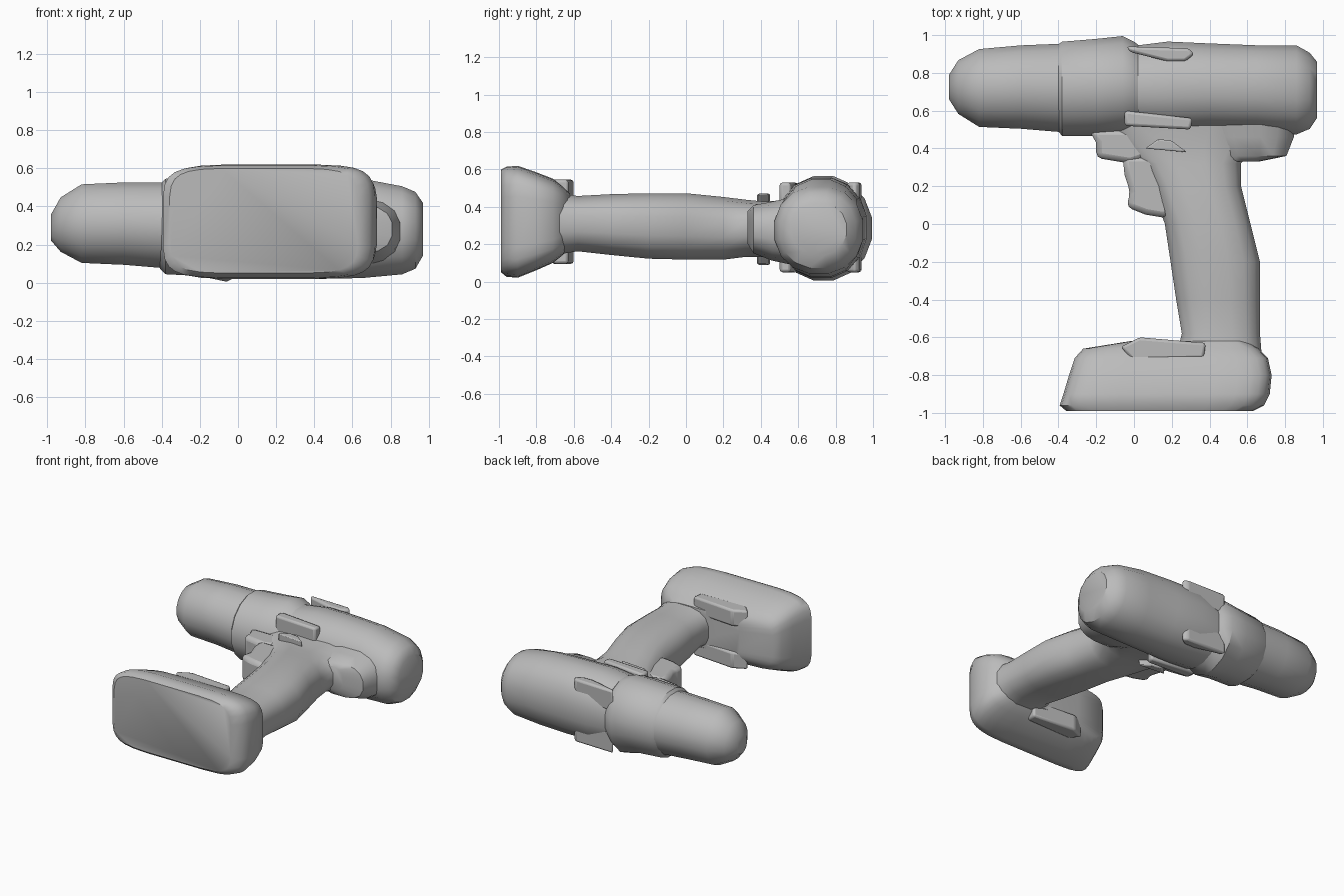
import bpy
import bmesh
import math

cube = bpy.data.objects.get("Cube")
if cube:
    bpy.data.objects.remove(cube, do_unlink=True)

grey = bpy.data.materials.new("plain_grey")
grey.use_nodes = True
colour = (0.5, 0.5, 0.5, 1)
grey.diffuse_color = colour
grey.node_tree.nodes["Principled BSDF"].inputs["Base Color"].default_value = colour


def finish(bm, name, angle=35, bevel=0):
    """Turn a bmesh into a shaded object, with optional softened edges."""
    bmesh.ops.recalc_face_normals(bm, faces=bm.faces)
    mesh = bpy.data.meshes.new(name)
    bm.to_mesh(mesh)
    bm.free()
    mesh.materials.append(grey)
    obj = bpy.data.objects.new(name, mesh)
    bpy.context.collection.objects.link(obj)
    if bevel:
        modifier = obj.modifiers.new("soft_edges", "BEVEL")
        modifier.width = bevel
        modifier.segments = 2
    bpy.ops.object.select_all(action="DESELECT")
    bpy.context.view_layer.objects.active = obj
    obj.select_set(True)
    bpy.ops.object.shade_smooth_by_angle(angle=math.radians(angle))
    return obj


def loft(name, axis, sections, sides=16, power=2.0, angle=35):
    """Skin rounded sections: position, side min, side max, z min, z max."""
    bm = bmesh.new()
    rings = []
    for pos, low, high, bottom, top in sections:
        ring = []
        for i in range(sides):
            turn = math.tau * (i + 0.5) / sides
            c, s = math.cos(turn), math.sin(turn)
            u = math.copysign(abs(c) ** (2 / power), c)
            v = math.copysign(abs(s) ** (2 / power), s)
            side = (low + high + u * (high - low)) / 2
            z = (bottom + top + v * (top - bottom)) / 2
            co = (pos, side, z) if axis == "x" else (side, pos, z)
            ring.append(bm.verts.new(co))
        rings.append(ring)
    for a, b in zip(rings, rings[1:]):
        for i in range(sides):
            j = (i + 1) % sides
            bm.faces.new((a[i], a[j], b[j], b[i]))
    bm.faces.new(rings[0])
    bm.faces.new(rings[-1])
    return finish(bm, name, angle)


def prism(name, outline, bottom, top, bevel=0.015):
    """Extrude an outline drawn in plan through a range of heights."""
    bm = bmesh.new()
    base = bm.faces.new([bm.verts.new((x, y, bottom)) for x, y in outline])
    made = bmesh.ops.extrude_face_region(bm, geom=[base])
    verts = [v for v in made["geom"] if isinstance(v, bmesh.types.BMVert)]
    bmesh.ops.translate(bm, verts=verts, vec=(0, 0, top - bottom))
    return finish(bm, name, 30, bevel)


# Chuck with a blunt tapered nose
loft("chuck", "x", [
    (-0.98, 0.66, 0.79, 0.22, 0.36),
    (-0.93, 0.58, 0.87, 0.16, 0.45),
    (-0.82, 0.51, 0.93, 0.1, 0.52),
    (-0.6, 0.5, 0.95, 0.09, 0.53),
    (-0.36, 0.48, 0.96, 0.07, 0.53),
])

# Gear collar, slightly fatter than the chuck
loft("gear_collar", "x", [
    (-0.41, 0.5, 0.95, 0.07, 0.52),
    (-0.38, 0.46, 0.97, 0.04, 0.55),
    (-0.2, 0.46, 0.985, 0.03, 0.56),
    (-0.06, 0.47, 1.0, 0.0, 0.57),
    (0.0, 0.49, 0.97, 0.03, 0.55),
    (0.04, 0.5, 0.94, 0.04, 0.53),
])

# Motor housing with a rounded back cap
loft("motor_housing", "x", [
    (0.02, 0.49, 0.95, 0.03, 0.54),
    (0.18, 0.48, 0.97, 0.02, 0.56),
    (0.4, 0.49, 0.96, 0.015, 0.56),
    (0.65, 0.49, 0.95, 0.02, 0.55),
    (0.86, 0.47, 0.95, 0.04, 0.51),
    (0.93, 0.5, 0.91, 0.07, 0.48),
    (0.97, 0.56, 0.86, 0.14, 0.42),
], power=2.2)

# Grip, widening into the neck under the motor
loft("grip", "y", [
    (-0.7, 0.22, 0.68, 0.14, 0.48),
    (-0.58, 0.25, 0.67, 0.16, 0.46),
    (-0.4, 0.22, 0.67, 0.14, 0.47),
    (-0.2, 0.19, 0.67, 0.12, 0.475),
    (0, 0.16, 0.62, 0.115, 0.475),
    (0.2, 0.09, 0.57, 0.115, 0.455),
    (0.32, 0.02, 0.57, 0.13, 0.44),
    (0.42, -0.12, 0.65, 0.13, 0.43),
    (0.55, -0.2, 0.75, 0.12, 0.44),
], power=2.6)

# Rear heel of the housing above the hand
loft("rear_heel", "y", [
    (0.33, 0.45, 0.66, 0.2, 0.38),
    (0.36, 0.4, 0.81, 0.15, 0.41),
    (0.46, 0.35, 0.85, 0.11, 0.43),
    (0.6, 0.3, 0.87, 0.08, 0.46),
], power=2.6)

# Battery foot with a flat base
loft("battery", "y", [
    (-0.99, -0.36, 0.63, 0.05, 0.6),
    (-0.96, -0.395, 0.69, 0.025, 0.615),
    (-0.9, -0.375, 0.72, 0.02, 0.62),
    (-0.8, -0.345, 0.73, 0.06, 0.585),
    (-0.71, -0.315, 0.71, 0.1, 0.55),
    (-0.66, -0.27, 0.66, 0.14, 0.51),
    (-0.62, -0.02, 0.6, 0.18, 0.47),
], sides=28, power=5.5, angle=40)

# Trigger and the hood in front of it
prism("trigger", [
    (-0.06, 0.36), (-0.05, 0.26), (-0.02, 0.17), (-0.04, 0.09),
    (0.06, 0.05), (0.18, 0.03), (0.25, 0.36),
], 0.2, 0.4, 0.03)
prism("trigger_hood", [
    (-0.24, 0.5), (-0.2, 0.43), (-0.2, 0.35), (-0.02, 0.32),
    (0.1, 0.36), (0.1, 0.5),
], 0.17, 0.4, 0.03)

# Ridges, buttons and latches repeated on both flat sides
for side, flip in (("upper", 1), ("lower", -1)):
    def heights(low, high, middle):
        return sorted((middle + flip * low, middle + flip * high))

    prism(side + "_back_ridge", [
        (-0.04, 0.94), (0.29, 0.93), (0.32, 0.9),
        (0.27, 0.86), (0.18, 0.86), (-0.02, 0.91),
    ], *heights(0.08, 0.24, 0.29))
    prism(side + "_front_ridge", [
        (-0.05, 0.6), (0.31, 0.56), (0.3, 0.5), (-0.05, 0.52),
    ], *heights(0.08, 0.24, 0.29))
    prism(side + "_direction_button", [
        (0.06, 0.4), (0.13, 0.45), (0.2, 0.44), (0.28, 0.38),
    ], *heights(0.1, 0.19, 0.28), 0.008)
    prism(side + "_battery_latch", [
        (-0.07, -0.65), (0.03, -0.6), (0.38, -0.63),
        (0.37, -0.71), (-0.01, -0.72),
    ], *heights(0.1, 0.225, 0.32))
